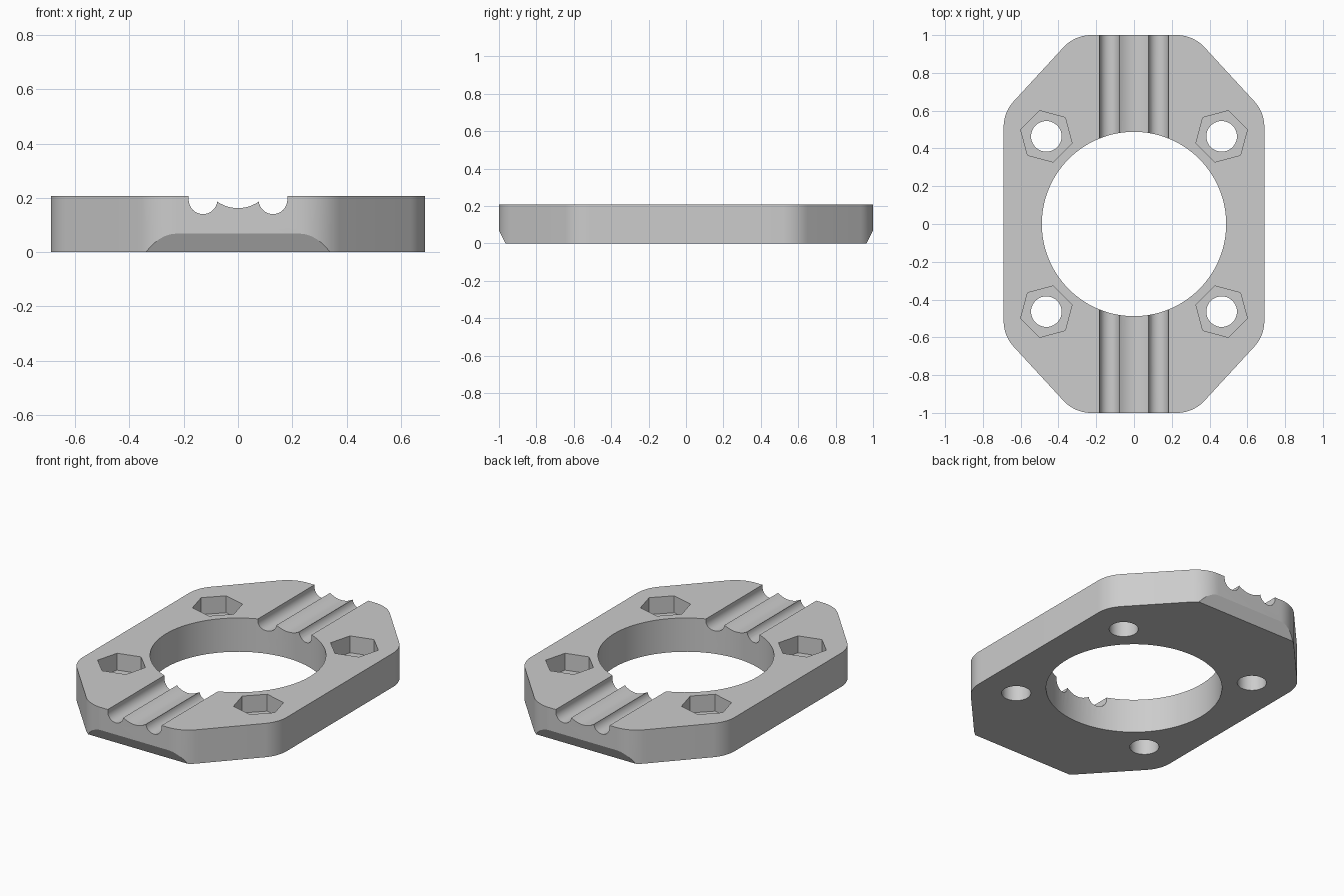
import bpy
import bmesh
from math import cos, sin, pi, radians, tan, sqrt
from mathutils import Vector

cube = bpy.data.objects.get("Cube")
if cube:
    bpy.data.objects.remove(cube)

HEIGHT = 0.207
HALF_X, HALF_Y = 0.69, 1.0
BORE_R = 0.488
BOLT = 0.464

grey = bpy.data.materials.new("plain grey")
grey.use_nodes = True
colour = (0.604, 0.604, 0.604, 1)
grey.diffuse_color = colour
grey.node_tree.nodes["Principled BSDF"].inputs["Base Color"].default_value = colour


def prism(name, points, axis, low, high):
    """Extrude a 2D outline along the given axis."""
    place = {"x": lambda u, v, w: (w, u, v),
             "y": lambda u, v, w: (u, w, v),
             "z": lambda u, v, w: (u, v, w)}[axis]
    bm = bmesh.new()
    face = bm.faces.new([bm.verts.new(place(u, v, low)) for u, v in points])
    out = bmesh.ops.extrude_face_region(bm, geom=[face], use_keep_orig=True)
    verts = [g for g in out["geom"] if isinstance(g, bmesh.types.BMVert)]
    bmesh.ops.translate(bm, verts=verts, vec=place(0, 0, high - low))
    bmesh.ops.recalc_face_normals(bm, faces=bm.faces)
    mesh = bpy.data.meshes.new(name)
    bm.to_mesh(mesh)
    bm.free()
    mesh.materials.append(grey)
    obj = bpy.data.objects.new(name, mesh)
    bpy.context.collection.objects.link(obj)
    return obj


def arc(cx, cy, r, start, end, steps):
    angles = [start + (end - start) * i / steps for i in range(steps + 1)]
    return [(cx + r * cos(a), cy + r * sin(a)) for a in angles]


def circle(cx, cy, r, sides, turn=0):
    return arc(cx, cy, r, turn, turn + 2 * pi, sides)[:-1]


def rounded(corners, r, steps=10):
    """Replace each corner of a convex outline by a tangent arc."""
    result = []
    for i, c in enumerate(corners):
        p = Vector(c)
        a = (Vector(corners[i - 1]) - p).normalized()
        b = (Vector(corners[(i + 1) % len(corners)]) - p).normalized()
        half = a.angle(b) / 2
        centre = p + (a + b).normalized() * (r / sin(half))
        start = p + a * (r / tan(half)) - centre
        end = p + b * (r / tan(half)) - centre
        for k in range(steps + 1):
            d = start.lerp(end, k / steps).normalized() * r
            result.append(tuple(centre + d))
    return result


def cut(target, cutter):
    mod = target.modifiers.new("cut", "BOOLEAN")
    mod.operation = "DIFFERENCE"
    mod.solver = "EXACT"
    mod.object = cutter
    bpy.context.view_layer.objects.active = target
    bpy.ops.object.modifier_apply(modifier=mod.name)
    bpy.data.objects.remove(cutter)


# Plate: elongated octagon with rounded corners
quarter = [(HALF_X, 0.592), (0.314, HALF_Y)]
corners = quarter + [(-x, y) for x, y in reversed(quarter)]
corners += [(-x, -y) for x, y in corners]
plate = prism("clamp_plate", rounded(corners, 0.2), "z", 0, HEIGHT)

# Central bore
cut(plate, prism("bore_cutter", circle(0, 0, BORE_R, 96), "z", -0.1, 0.4))

# Lengthwise channels: two round grooves joined by a shallow middle trough
GX, GZ, GR = 0.129, 0.193, 0.053
TR, TZ = 0.134, 0.296
groove = [(GX + GR, 0.3)] + arc(GX, GZ, GR, 0, radians(-172), 16)
meet = groove[-1][0]
trough = [(x, TZ - sqrt(TR * TR - x * x))
          for x in (meet * (1 - i / 6) for i in range(1, 7))]
side = groove + trough
profile = side + [(-x, z) for x, z in reversed(side[:-1])]
cut(plate, prism("channel_cutter", profile, "y", -1.2, 1.2))

# Sloped undersides of both ends
for s in (-1, 1):
    wedge = [(0.93, -0.068), (1.035, 0.136), (1.1, 0.136), (1.1, -0.068)]
    cut(plate, prism("end_cutter", [(s * y, z) for y, z in wedge], "x", -1, 1))

# Four bolt holes with hexagonal nut pockets
for sx in (-1, 1):
    for sy in (-1, 1):
        x, y = sx * BOLT, sy * BOLT
        cut(plate, prism("bolt_cutter", circle(x, y, 0.081, 40), "z", -0.1, 0.4))
        hexagon = circle(x, y, 0.141, 6, radians(15) * sx * sy)
        cut(plate, prism("nut_cutter", hexagon, "z", HEIGHT / 2, 0.4))

# Smooth curved walls, crisp edges
bpy.ops.object.select_all(action="DESELECT")
plate.select_set(True)
bpy.context.view_layer.objects.active = plate
bpy.ops.object.shade_smooth_by_angle(angle=radians(25))
